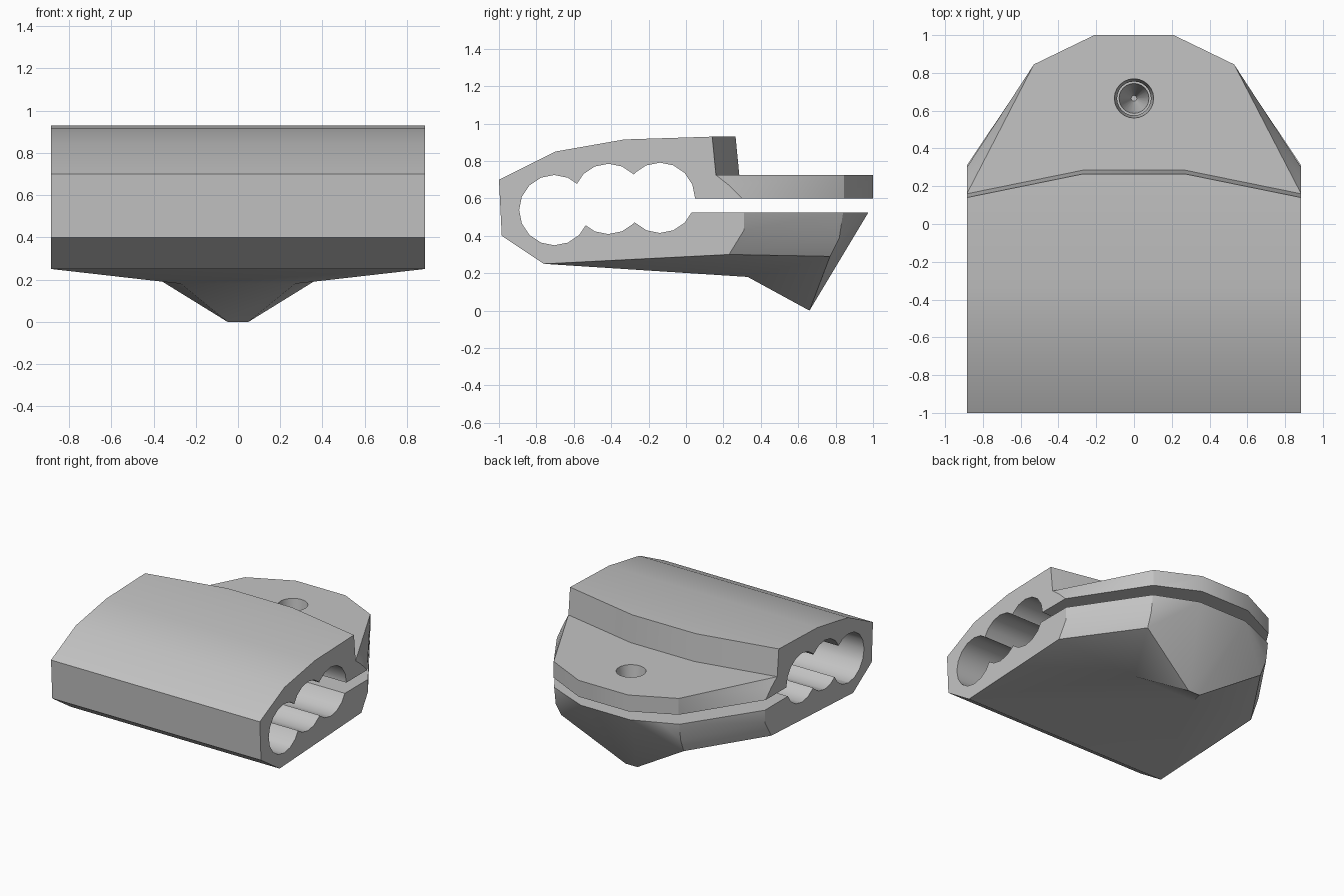
import bpy, bmesh, math
from mathutils import Matrix, Vector

cube = bpy.data.objects.get("Cube")
if cube:
    bpy.data.objects.remove(cube, do_unlink=True)

W = 0.885  # half width

grey = bpy.data.materials.new("plain grey")
grey.use_nodes = True
colour = (0.55, 0.55, 0.55, 1)
grey.diffuse_color = colour
grey.node_tree.nodes["Principled BSDF"].inputs["Base Color"].default_value = colour


def add_object(name, bm):
    bmesh.ops.recalc_face_normals(bm, faces=bm.faces[:])
    mesh = bpy.data.meshes.new(name)
    bm.to_mesh(mesh)
    bm.free()
    mesh.materials.append(grey)
    ob = bpy.data.objects.new(name, mesh)
    bpy.context.collection.objects.link(ob)
    return ob


def hull(name, points):
    """Convex solid from points mirrored across x."""
    bm = bmesh.new()
    for x, y, z in points:
        bm.verts.new((x, y, z))
        bm.verts.new((-x, y, z))
    out = bmesh.ops.convex_hull(bm, input=bm.verts[:])
    loose = [v for v in bm.verts if not v.link_faces]
    bmesh.ops.delete(bm, geom=loose, context='VERTS')
    bmesh.ops.dissolve_limit(bm, angle_limit=0.002, verts=bm.verts[:], edges=bm.edges[:])
    return add_object(name, bm)


def cone(name, sides, r1, r2, depth, matrix):
    bm = bmesh.new()
    bmesh.ops.create_cone(bm, cap_ends=True, segments=sides, radius1=r1,
                          radius2=r2, depth=depth, matrix=matrix)
    return add_object(name, bm)


def combine(target, tool, operation):
    mod = target.modifiers.new("combine", 'BOOLEAN')
    mod.operation = operation
    mod.solver = 'EXACT'
    mod.object = tool
    bpy.context.view_layer.objects.active = target
    bpy.ops.object.modifier_apply(modifier=mod.name)
    bpy.data.objects.remove(tool, do_unlink=True)


# Rounded shell with the angled step at its rear
side = [(-1, .7), (-.985, .4), (-.76, .25), (-.7, .85), (-.33, .915), (0, .29),
        (.14, .93), (.16, .725), (.16, .6)]
body = hull("clamp_body", [(W, y, z) for y, z in side]
            + [(.27, .265, .93), (.27, .285, .725), (.27, .285, .6)])

# Upper jaw plate
upper_jaw = hull("upper_jaw", [(W, -.1, .725), (W, -.1, .6), (W, .16, .725), (W, .23, .67), (W, .3, .6)]
                 + [(x, y, z) for x, y in ((.53, .845), (.21, 1)) for z in (.6, .725)])

# Lower jaw with bevelled corners
corner_low, corner_mid = (.52, .77, .29), (.53, .82, .39)
keel, back = (.27, .33, .18), (.21, .975, .525)
lower_jaw = hull("lower_jaw", [(W, -.985, .4), (W, -.76, .25), (W, -.6, .525),
                               (W, .31, .525), (W, .31, .43), (W, .23, .3),
                               (.53, .84, .525), corner_low, corner_mid, keel, back])

# Pointed boss beneath the lower jaw
boss = hull("boss", [corner_low, corner_mid, keel, back, (.05, .66, 0)])

for part in (upper_jaw, lower_jaw, boss):
    combine(body, part, 'UNION')

# Three overlapping cable channels
for y, z in ((-.704, .537), (-.415, .597), (-.14, .603)):
    turn = Matrix.Translation((0, y, z)) @ Matrix.Rotation(math.pi / 2, 4, 'Y')
    combine(body, cone("channel_cutter", 16, .188, .188, 3, turn), 'DIFFERENCE')

# Slot between the jaws
bm = bmesh.new()
bmesh.ops.create_cube(bm, size=1, matrix=Matrix.Translation((0, .7, .5625))
                      @ Matrix.Diagonal((3, 1.4, .075, 1)))
combine(body, add_object("slot_cutter", bm), 'DIFFERENCE')

# Bolt hole: tapered through the plate, conical in the lower jaw
for r1, r2, low, high in ((.085, .107, .56, .75), (.015, .08, .2, .53)):
    place = Matrix.Translation((0, .665, (low + high) / 2))
    combine(body, cone("hole_cutter", 24, r1, r2, high - low, place), 'DIFFERENCE')

# Smooth the gentle curves, keep the hard edges
bpy.ops.object.select_all(action='DESELECT')
body.select_set(True)
bpy.context.view_layer.objects.active = body
bpy.ops.object.shade_smooth_by_angle(angle=math.radians(30))
